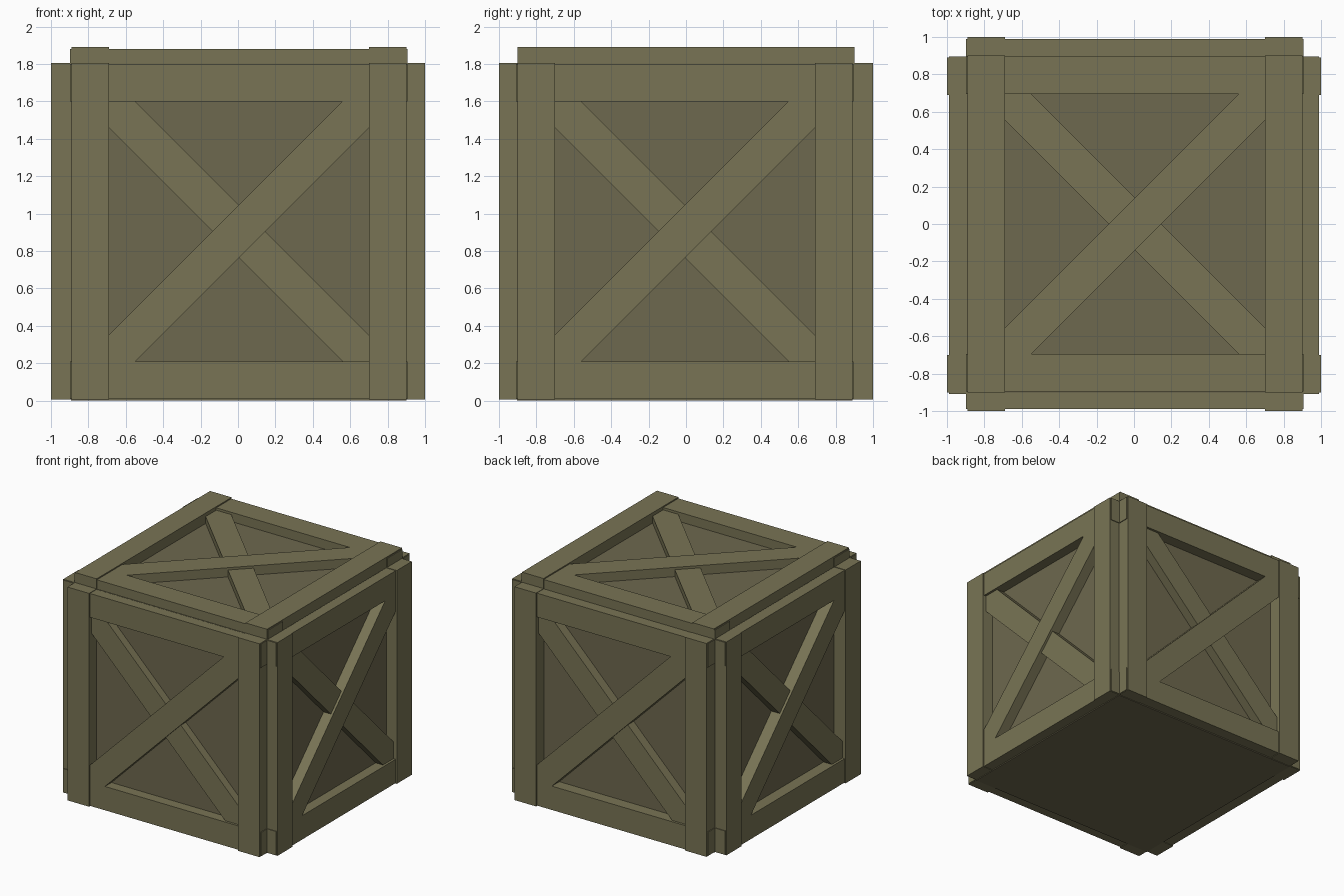
import bpy, bmesh
from math import pi
from mathutils import Matrix, Vector

if "Cube" in bpy.data.objects:
    bpy.data.objects.remove(bpy.data.objects["Cube"])

CX, CY, CZ = 0.005, -0.006, 0.905   # centre of the crate body
CORE = 0.897                        # half size of the inner box
OPEN = 0.695                        # half size of each framed opening


def material(name, rgb):
    m = bpy.data.materials.new(name)
    m.diffuse_color = (*rgb, 1)
    m.use_nodes = True
    m.node_tree.nodes["Principled BSDF"].inputs["Base Color"].default_value = m.diffuse_color
    return m


WOOD = material("frame_wood", (0.19, 0.175, 0.09))
PANEL = material("panel_wood", (0.155, 0.138, 0.077))


def prism(name, pts, d0, d1, mat, frame):
    """Extrude a (u, v) outline from depth d0 to d1, placed on a crate side."""
    bm = bmesh.new()
    f = bm.faces.new([bm.verts.new((u, v, d0)) for u, v in pts])
    new = bmesh.ops.extrude_face_region(bm, geom=[f])["geom"]
    bmesh.ops.translate(bm, vec=(0, 0, d1 - d0),
                        verts=[g for g in new if isinstance(g, bmesh.types.BMVert)])
    bm.transform(frame)
    bmesh.ops.recalc_face_normals(bm, faces=bm.faces)
    me = bpy.data.meshes.new(name)
    bm.to_mesh(me)
    bm.free()
    me.materials.append(mat)
    ob = bpy.data.objects.new(name, me)
    bpy.context.collection.objects.link(ob)
    return ob


def rect(u0, u1, v0, v1):
    return [(u0, v0), (u1, v0), (u1, v1), (u0, v1)]


def side(name, frame, depth):
    """Framed side: two posts, two rails and a crossed pair of braces."""
    base = 0.02                     # start slightly inside the core
    for s, end in ((-1, "left"), (1, "right")):
        u = sorted((s * OPEN, s * 0.896))
        prism(f"{name}_{end}_post", rect(*u, -0.9, 0.9), -base, depth, WOOD, frame)
    for s, end in ((-1, "lower"), (1, "upper")):
        v = sorted((s * OPEN, s * 0.896))
        prism(f"{name}_{end}_rail", rect(-0.902, 0.902, *v), -base, depth - 0.01, WOOD, frame)
    a, h = OPEN, 0.141
    brace = [(-a, -a), (-a + h, -a), (a, a - h), (a, a), (a - h, a), (-a, -a + h)]
    prism(f"{name}_rising_brace", brace, -base, depth - 0.01, WOOD, frame)
    prism(f"{name}_falling_brace", [(-u, v) for u, v in brace], -base, depth - 0.03, WOOD, frame)


# inner box
prism("inner_box", rect(-CORE, CORE, -CORE, CORE), 0, 1.802, PANEL,
      Matrix.Translation((CX, CY, 0)))

# four upright sides, turned about the vertical axis; outer faces sit at 1.0
upright = Matrix.Rotation(pi / 2, 4, 'X')
for i, name in enumerate(("front", "right", "back", "left")):
    turn = Matrix.Rotation(i * pi / 2, 4, 'Z')
    out = turn @ Vector((0, -1, 0))
    mid = Vector((CX * abs(out.y), CY * abs(out.x), CZ)) + out * 0.9
    side(name, Matrix.Translation(mid) @ turn @ upright, 0.1)

# lid frame
side("lid", Matrix.Translation((CX, 0.0, 1.8)), 0.09)
